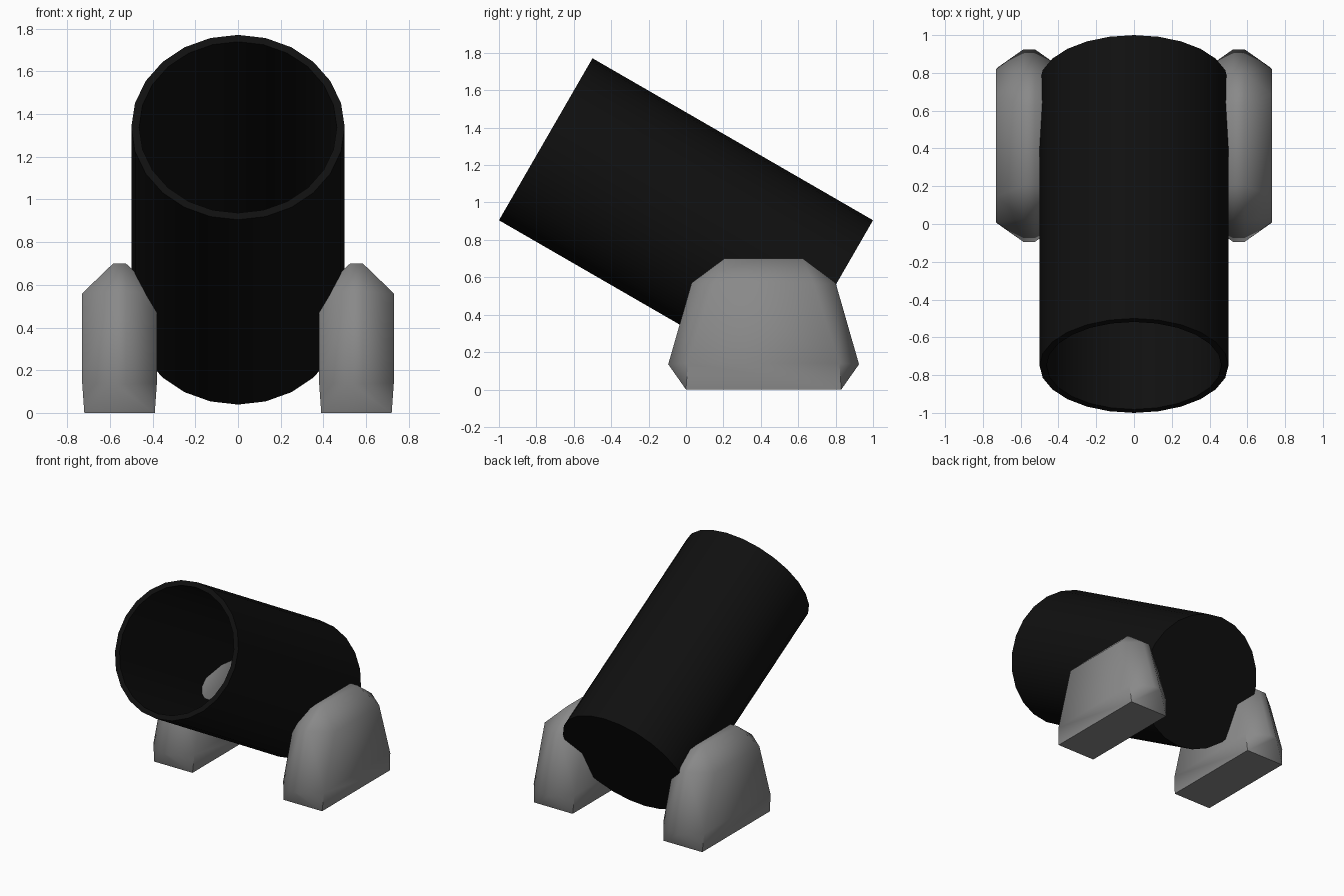
import bpy, bmesh, math
from mathutils import Matrix

if "Cube" in bpy.data.objects:
    bpy.data.objects.remove(bpy.data.objects["Cube"])


def material(name, v):
    m = bpy.data.materials.new(name)
    m.diffuse_color = (v, v, v, 1)
    m.use_nodes = True
    m.node_tree.nodes["Principled BSDF"].inputs["Base Color"].default_value = m.diffuse_color
    return m


def finish(bm, name, mat, angle):
    bmesh.ops.recalc_face_normals(bm, faces=bm.faces[:])
    me = bpy.data.meshes.new(name)
    bm.to_mesh(me)
    bm.free()
    ob = bpy.data.objects.new(name, me)
    bpy.context.collection.objects.link(ob)
    me.materials.append(mat)
    bpy.ops.object.select_all(action='DESELECT')
    ob.select_set(True)
    bpy.context.view_layer.objects.active = ob
    bpy.ops.object.shade_smooth_by_angle(angle=math.radians(angle))
    return ob


black = material("tube black", 0.005)
grey = material("foot grey", 0.25)

# Tilted tube: closed at the back, hollow from the front
R, L, WALL = 0.5, 1.732, 0.037
bm = bmesh.new()
bmesh.ops.create_cone(bm, cap_ends=True, segments=24, radius1=R, radius2=R, depth=L)
mouth = max(bm.faces, key=lambda f: f.calc_center_median().z)
bmesh.ops.inset_region(bm, faces=[mouth], thickness=WALL)
floor = bmesh.ops.extrude_discrete_faces(bm, faces=[mouth])["faces"][0]
bmesh.ops.translate(bm, verts=floor.verts[:], vec=(0, 0, -(L - WALL)))
bmesh.ops.transform(bm, verts=bm.verts[:],
                    matrix=Matrix.Translation((0, 0, 0.905)) @ Matrix.Rotation(math.radians(60), 4, 'X'))
finish(bm, "tube", black, 30)

# Bevelled feet: symmetric hulls of (half width, half length, height) rings
RINGS = [(0.165, 0.415, 0.0), (0.03, 0.51, 0.135), (0.175, 0.405, 0.14),
         (0.175, 0.27, 0.56), (0.03, 0.385, 0.57), (0.03, 0.21, 0.70)]
for side, name in ((-1, "left_foot"), (1, "right_foot")):
    bm = bmesh.new()
    for w, l, z in RINGS:
        for sx in (-1, 1):
            for sy in (-1, 1):
                bm.verts.new((side * 0.555 + sx * w, 0.415 + sy * l, z))
    bmesh.ops.convex_hull(bm, input=bm.verts[:])
    bmesh.ops.dissolve_limit(bm, angle_limit=math.radians(1), verts=bm.verts[:], edges=bm.edges[:])
    finish(bm, name, grey, 53)
